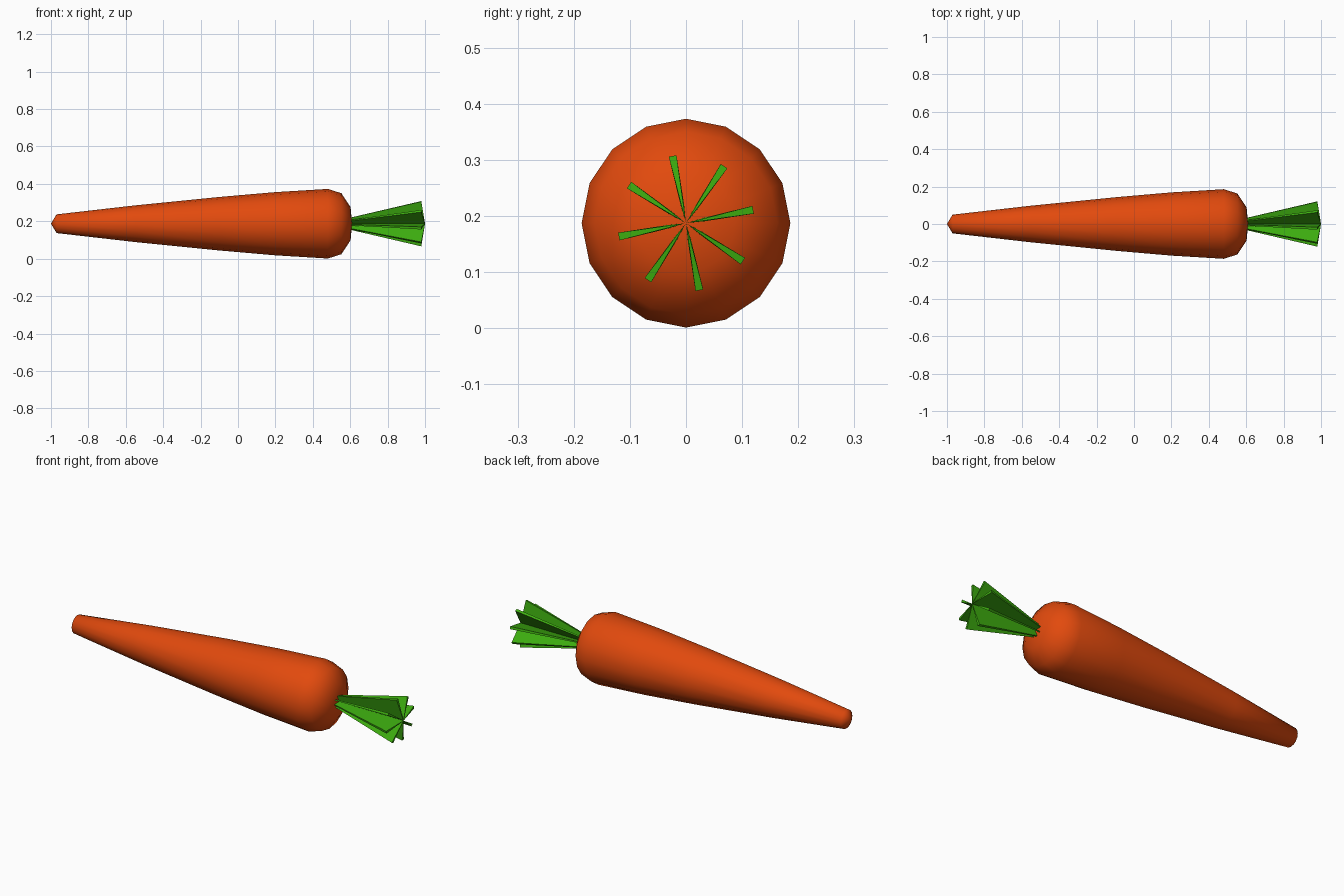
import bpy, bmesh, math

if "Cube" in bpy.data.objects:
    bpy.data.objects.remove(bpy.data.objects["Cube"])

AXIS_Z = 0.187   # height of the long axis
SIDES = 16


def material(name, color):
    m = bpy.data.materials.new(name)
    m.diffuse_color = (*color, 1)
    m.use_nodes = True
    m.node_tree.nodes["Principled BSDF"].inputs["Base Color"].default_value = m.diffuse_color
    return m


def ring_point(x, r, angle, side=0.0):
    # point at radius r around the x axis, pushed sideways along the tangent
    c, s = math.cos(angle), math.sin(angle)
    return (x, r * c - side * s, AXIS_Z + r * s + side * c)


def finish(bm, name, mat, smooth_angle=None):
    bmesh.ops.recalc_face_normals(bm, faces=bm.faces)
    mesh = bpy.data.meshes.new(name)
    bm.to_mesh(mesh)
    bm.free()
    mesh.materials.append(mat)
    obj = bpy.data.objects.new(name, mesh)
    bpy.context.collection.objects.link(obj)
    if smooth_angle:
        bpy.ops.object.select_all(action='DESELECT')
        obj.select_set(True)
        bpy.context.view_layer.objects.active = obj
        bpy.ops.object.shade_smooth_by_angle(angle=math.radians(smooth_angle))
    return obj


orange = material("carrot orange", (0.76, 0.068, 0.004))
green = material("leaf green", (0.047, 0.42, 0.005))

# Root: profile of (x, radius) spun round the long axis, pointed at both ends
profile = [(-0.97, 0.05), (-0.55, 0.098), (-0.1, 0.143), (0.2, 0.169),
           (0.48, 0.186), (0.553, 0.163), (0.602, 0.088)]
bm = bmesh.new()
rings = [[bm.verts.new(ring_point(x, r, 2 * math.pi * i / SIDES)) for i in range(SIDES)]
         for x, r in profile]
tip = bm.verts.new((-1.0, 0, AXIS_Z))
crown = bm.verts.new((0.61, 0, AXIS_Z))
for i in range(SIDES):
    j = (i + 1) % SIDES
    for a, b in zip(rings, rings[1:]):
        bm.faces.new((a[i], a[j], b[j], b[i]))
    bm.faces.new((tip, rings[0][j], rings[0][i]))
    bm.faces.new((crown, rings[-1][i], rings[-1][j]))
finish(bm, "carrot_root", orange, 65)

# Leaves: eight thin wedge blades fanning out from the axis
bm = bmesh.new()
for k in range(8):
    ang = math.radians(11.25 + 45 * k)
    inner0 = bm.verts.new((0.59, 0, AXIS_Z))
    inner1 = bm.verts.new((1.0, 0, AXIS_Z))
    base = [bm.verts.new(ring_point(0.59, 0.03, ang, s * 0.003)) for s in (-1, 1)]
    end = [bm.verts.new(ring_point(0.98, 0.122, ang, s * 0.007)) for s in (-1, 1)]
    for s in (0, 1):
        bm.faces.new((inner0, base[s], end[s], inner1))
    bm.faces.new((base[0], base[1], end[1], end[0]))
    bm.faces.new((inner1, end[0], end[1]))
    bm.faces.new((inner0, base[1], base[0]))
finish(bm, "carrot_leaves", green)
